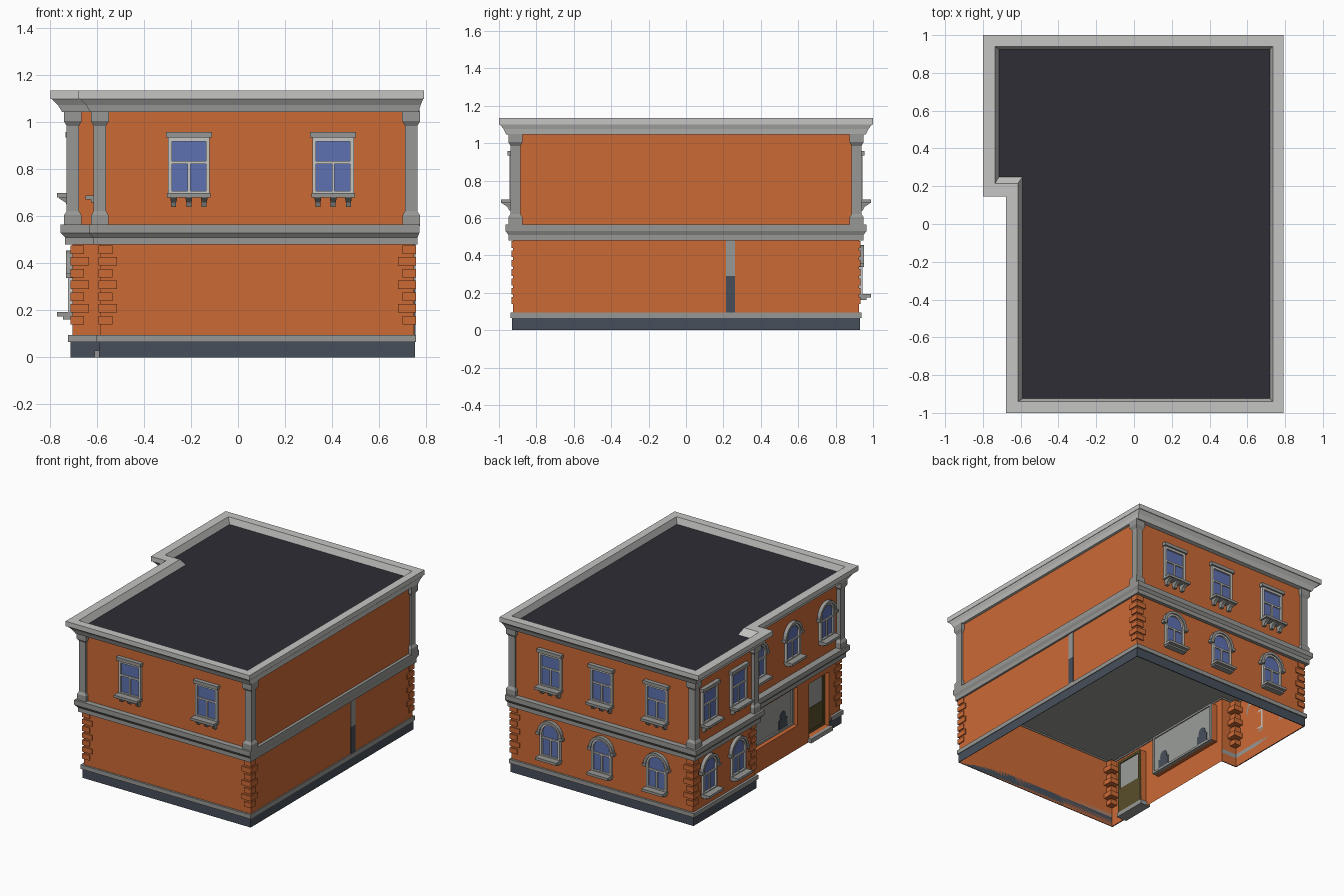
import bpy, bmesh, math
from mathutils import Matrix

if "Cube" in bpy.data.objects:
    bpy.data.objects.remove(bpy.data.objects["Cube"])


def mat(name, r, g, b):
    m = bpy.data.materials.new(name)
    m.diffuse_color = (r, g, b, 1)
    m.use_nodes = True
    m.node_tree.nodes["Principled BSDF"].inputs["Base Color"].default_value = m.diffuse_color
    return m


ORANGE = mat("orange_render", 0.60, 0.143, 0.036)
LIGHT = mat("light_grey_stone", 0.56, 0.56, 0.55)
MID = mat("mid_grey_stone", 0.31, 0.31, 0.30)
SLATE = mat("slate_base", 0.062, 0.078, 0.105)
ROOF = mat("dark_roof", 0.027, 0.026, 0.036)
BLUE = mat("blue_glass", 0.11, 0.165, 0.44)
PANE = mat("grey_glass", 0.33, 0.34, 0.32)
OLIVE = mat("olive_door", 0.10, 0.075, 0.022)


def loft(bm, loops, cu=True, cv=False):
    rows = [[bm.verts.new(p) for p in l] for l in loops]
    n, m = len(rows[0]), len(rows)
    for j in range(m if cv else m - 1):
        a, b = rows[j], rows[(j + 1) % m]
        for i in range(n if cu else n - 1):
            k = (i + 1) % n
            bm.faces.new((a[i], a[k], b[k], b[i]))
    return rows


def box(bm, x0, x1, y0, y1, z0, z1):
    r = loft(bm, [[(x0, y0, z), (x1, y0, z), (x1, y1, z), (x0, y1, z)] for z in (z0, z1)])
    bm.faces.new(r[0][::-1])
    bm.faces.new(r[1])


def mesh(name, build, material, recalc=True):
    bm = bmesh.new()
    build(bm)
    if recalc:
        bmesh.ops.recalc_face_normals(bm, faces=bm.faces)
    me = bpy.data.meshes.new(name)
    bm.to_mesh(me)
    bm.free()
    me.materials.append(material)
    return me


def place(name, me, matrix=Matrix()):
    ob = bpy.data.objects.new(name, me)
    ob.matrix_world = matrix
    bpy.context.collection.objects.link(ob)


def part(name, build, material, recalc=True):
    place(name, mesh(name, build, material, recalc))


# L-shaped footprint, counter-clockwise from the front left corner
def foot(xl, xf, xr, yf, yb, yj):
    return [(xf, yf), (xr, yf), (xr, yb), (xl, yb), (xl, yj), (xf, yj)]


def off(d):
    return foot(-.705 - 1.25 * d, -.585 - 1.25 * d, .75 + .55 * d, -.925 - d, .925 + d, .22 - d)


def at(pts, z):
    return [(x, y, z) for x, y in pts]


# Walls: plain sheets, street side gridded with door and shop openings
DOOR = (-.80, -.57, .03, .42)
SHOP = (-.44, .17, .17, .45)


def walls(bm):
    loft(bm, [at(off(0), 0), at(off(0), 1.09)], cu=False)
    ys = [.22, .17, -.44, -.57, -.80, -.925]
    zs = [0, .03, .17, .42, .45, 1.09]
    for ya, yb in zip(ys, ys[1:]):
        for za, zb in zip(zs, zs[1:]):
            y, z = (ya + yb) / 2, (za + zb) / 2
            if any(o[0] < y < o[1] and o[2] < z < o[3] for o in (DOOR, SHOP)):
                continue
            bm.faces.new([bm.verts.new((-.585, p, q)) for p, q in ((ya, za), (yb, za), (yb, zb), (ya, zb))])
    for a, b, c, d in (DOOR, SHOP):
        loft(bm, [[(x, a, c), (x, b, c), (x, b, d), (x, a, d)] for x in (-.585, -.54)])


part("walls", walls, ORANGE, False)
part("ground_floor_ceiling", lambda bm: bm.faces.new([bm.verts.new(p) for p in at(off(0), .49)[::-1]]), MID, False)

# Roof, cornice and string course
INNER = foot(-.735, -.615, .735, -.94, .94, .215)
WELL = foot(-.715, -.59, .72, -.925, .925, .25)
part("roof", lambda bm: bm.faces.new([bm.verts.new(p) for p in at(WELL, 1.09)]), ROOF, False)
part("cornice", lambda bm: loft(bm, [at(off(d), z) for d, z in (
    (-.01, 1.045), (.035, 1.045), (.05, 1.075), (.07, 1.1), (.075, 1.1), (.075, 1.135))]
    + [at(INNER, 1.135), at(WELL, 1.09)]), LIGHT)
part("string_course", lambda bm: loft(bm, [at(off(d), z) for d, z in (
    (-.005, .48), (.025, .48), (.025, .51), (.04, .53), (.04, .565), (-.005, .565))], cv=True), MID)


# Plinth, stopping at the door and at the shop front
def plinth(d, z0, z1):
    def f(bm):
        def line(e, z):
            return at([(off(e)[0][0], -.80)] + off(e)[:5] + [(-.585, off(e)[5][1])], z)
        loft(bm, [line(0, z0), line(d, z0), line(d, z1), line(0, z1)], cu=False, cv=True)
    return f


part("plinth", plinth(.006, 0, .068), SLATE)
part("plinth_cap", plinth(.014, .065, .095), MID)

# Corner pilasters on the upper floor
def pilaster(bm):
    loft(bm, [[(-h, -h, z), (h, -h, z), (h, h, z), (-h, h, z)] for h, z in (
        (.037, .56), (.037, .605), (.026, .622), (.026, .985), (.038, 1.005), (.038, 1.05))])


pil = mesh("pilaster", pilaster, MID)
for i, (x, y) in enumerate([(-.588, -.912), (.737, -.912), (.737, .912), (-.703, .912), (-.703, .235)]):
    place(f"pilaster_{i}", pil, Matrix.Translation((x, y, 0)))


# Quoins on the ground floor, wrapped round each corner
def quoins(bm):
    for cx, cy, sx, sy in [(-.585, -.925, 1, 1), (.75, -.925, -1, 1), (.75, .925, -1, -1),
                           (-.705, .925, 1, -1), (-.705, .22, 1, 1)]:
        for i in range(7):
            w = .07 if i % 2 else .05
            z = .158 + i * .05
            xs = sorted((cx - sx * .008, cx + sx * w))
            ys = sorted((cy - sy * .008, cy + sy * w))
            box(bm, *xs, *ys, z - .018, z + .018)


part("quoins", quoins, ORANGE)

# Strip on the right wall
part("wall_strip_upper", lambda bm: box(bm, .745, .755, .215, .262, .29, .48), MID)
part("wall_strip_lower", lambda bm: box(bm, .745, .755, .215, .262, .09, .29), SLATE)


# Door and shop front, recessed in their openings
def frame_yz(bm, y0, y1, z0, z1, t, xa, xb):
    o = [(y0, z0), (y1, z0), (y1, z1), (y0, z1)]
    n = [(y0 + t, z0 + t), (y1 - t, z0 + t), (y1 - t, z1 - t), (y0 + t, z1 - t)]
    loft(bm, [[(x, *p) for p in l] for l, x in ((o, xa), (o, xb), (n, xb), (n, xa))], cv=True)


def door(bm):
    frame_yz(bm, *DOOR, .02, -.55, -.53)
    box(bm, -.547, -.533, -.79, -.58, .04, .21)


def figures(bm):  # simple display shapes behind the shop glass
    for y in (.07, -.33):
        box(bm, -.547, -.533, y - .05, y + .05, .185, .25)
        r = [[(x, y + .035 * math.cos(a * math.pi / 5), .265 + .04 * math.sin(a * math.pi / 5))
              for a in range(10)] for x in (-.546, -.534)]
        for v in loft(bm, r):
            bm.faces.new(v)


part("door", door, OLIVE)
part("door_glass", lambda bm: box(bm, -.543, -.537, -.785, -.585, .21, .405), PANE)
part("door_step", lambda bm: box(bm, -.61, -.53, -.81, -.56, 0, .03), MID)
part("shop_glass", lambda bm: box(bm, -.543, -.537, *SHOP), PANE)
part("shop_frame", lambda bm: frame_yz(bm, *SHOP, .015, -.555, -.53), MID)
part("shop_display", figures, SLATE)


# Windows in local space: wall at y = 0, outwards is -y, z from the sill
def outline(w, z0, zt, arched):
    if not arched:
        return [(-w, z0), (w, z0), (w, zt), (-w, zt)]
    return [(-w, z0), (w, z0)] + arc(w, zt - w)


def arc(r, zc, n=12):
    return [(r * math.cos(math.pi * i / n), zc + r * math.sin(math.pi * i / n)) for i in range(n + 1)]


def ring(bm, o, n, depth, closed=True):
    loft(bm, [[(u, y, z) for u, z in l] for l, y in ((o, 0), (o, -depth), (n, -depth), (n, 0))],
         cu=closed, cv=True)


def window_meshes(arched):
    kind = "arched" if arched else "square"
    w, top = (.08, .25) if arched else (.0885, .24)

    def frame(bm):
        ring(bm, outline(w, 0, top, arched), outline(w - .016, .012, top - .016, arched), .018)
        box(bm, -w + .01, w - .01, -.013, 0, .128, .14)
        box(bm, -.006, .006, -.013, 0, .01, .13)

    def glass(bm):
        bm.faces.new([bm.verts.new((u, -.005, z)) for u, z in outline(w - .005, .005, top - .005, arched)])

    def trim(bm):
        box(bm, -w - .004, w + .004, -.065, 0, -.014, .004)  # sill
        if arched:
            ring(bm, arc(w + .016, top - w), arc(w - .003, top - w), .026, False)
            for s in (-1, 1):
                box(bm, s * (w + .012) - .014, s * (w + .012) + .014, -.028, 0, top - w - .02, top - w)
            box(bm, -w, w, -.04, 0, -.026, -.014)
        else:
            box(bm, -.098, .098, -.03, 0, top, top + .024)
            for u in (-.065, 0, .065):  # brackets
                loft(bm, [[(u - h, 0, z), (u + h, 0, z), (u + h, -d, z), (u - h, -d, z)]
                          for h, d, z in ((.011, .02, -.055), (.011, .03, -.035), (.014, .055, -.02), (.014, .055, -.012))])
                bm.faces.new([bm.verts.new(p) for p in (
                    (u - .011, 0, -.055), (u - .011, -.02, -.055), (u + .011, -.02, -.055), (u + .011, 0, -.055))])

    return [(f"{kind}_window_frame", mesh(kind + "_frame", frame, LIGHT)),
            (f"{kind}_window_glass", mesh(kind + "_glass", glass, BLUE, False)),
            (f"{kind}_window_trim", mesh(kind + "_trim", trim, MID))]


SQUARE, ARCHED = window_meshes(False), window_meshes(True)
HI, LO = .695, .188
spots = [(SQUARE, x, -.925, HI, 0) for x in (-.209, .405)]
for x in (-.42, .02, .43):
    spots += [(SQUARE, x, .925, HI, 180), (ARCHED, x, .925, LO, 180)]
for y in (.75, .42):
    spots += [(SQUARE, -.705, y, HI, -90), (ARCHED, -.705, y, LO, -90)]
spots += [(ARCHED, -.585, y, HI - .01, -90) for y in (-.76, -.37, .02)]
for i, (kind, x, y, z, deg) in enumerate(spots):
    m = Matrix.Translation((x, y, z)) @ Matrix.Rotation(math.radians(deg), 4, 'Z')
    for name, me in kind:
        place(f"{name}_{i}", me, m)
